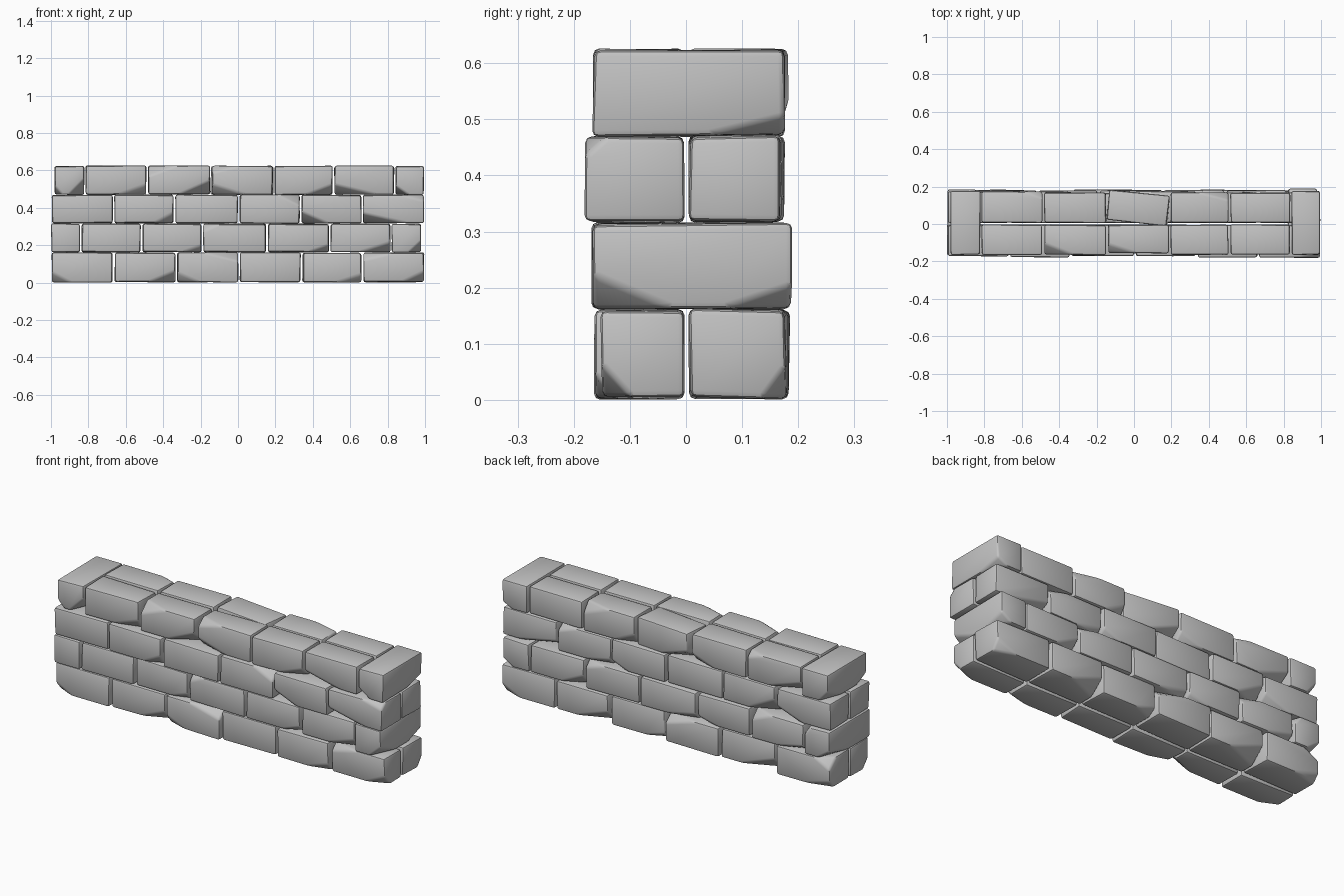
import bpy, bmesh, random
from math import radians
from mathutils import Matrix, Vector

cube = bpy.data.objects.get("Cube")
if cube:
    bpy.data.objects.remove(cube, do_unlink=True)
random.seed(7)

stone = bpy.data.materials.new("grey stone")
stone.use_nodes = True
GREY = (0.55, 0.55, 0.55, 1)
stone.diffuse_color = GREY
stone.node_tree.nodes["Principled BSDF"].inputs["Base Color"].default_value = GREY

SIGN = {"L": -1, "R": 1, "F": -1, "B": 1, "D": -1, "T": 1}
stones = []


def chip(bm, lo, hi, code):
    """Slice one corner off; a trailing + makes the chip large."""
    s = Vector([SIGN[c] for c in code[:3]])
    corner = Vector([h if k > 0 else l for l, h, k in zip(lo, hi, s)])
    grow = 1.45 if code.endswith("+") else 1
    dx, dy, dz = (random.uniform(*r) * grow
                  for r in ((.1, .2), (.04, .08), (.035, .065)))
    if hi[0] - lo[0] < .2:                       # end stones run front to back
        dx, dy = dy, dx
    normal = Vector((s.x / dx, s.y / dy, s.z / dz)).normalized()
    point = corner - Vector((s.x * dx, 0, 0))
    bmesh.ops.bisect_plane(bm, geom=bm.verts[:] + bm.edges[:] + bm.faces[:],
                           plane_co=point, plane_no=normal, clear_outer=True)
    bmesh.ops.holes_fill(bm, edges=[e for e in bm.edges if e.is_boundary])


def make_stone(name, lo, hi, chips="", turn=0):
    lo, hi = Vector(lo), Vector(hi)
    mid, size = (lo + hi) / 2, hi - lo
    bm = bmesh.new()
    bmesh.ops.create_cube(bm, size=1)
    for v in bm.verts:                           # slightly uneven block
        v.co = Vector([c * (d - random.uniform(0, .012))
                       for c, d in zip(v.co, size)]) + mid
    for code in chips.split():
        chip(bm, lo, hi, code)
    bmesh.ops.remove_doubles(bm, verts=bm.verts, dist=.004)
    edges = [e for e in bm.edges if e.is_manifold and e.calc_face_angle(0) > .3]
    bmesh.ops.bevel(bm, geom=edges, offset=.011, segments=2, profile=.5,
                    affect="EDGES", clamp_overlap=True)
    bmesh.ops.rotate(bm, verts=bm.verts, cent=mid,
                     matrix=Matrix.Rotation(radians(turn), 3, "Z"))
    bmesh.ops.recalc_face_normals(bm, faces=bm.faces)
    mesh = bpy.data.meshes.new(name)
    bm.to_mesh(mesh)
    bm.free()
    mesh.materials.append(stone)
    ob = bpy.data.objects.new(name, mesh)
    bpy.context.collection.objects.link(ob)
    stones.append(ob)


def course(name, z, joints, depth, front, back, ends=None):
    """A layer of paired stones, optionally closed by two through stones."""
    spans = list(zip(joints, joints[1:]))
    if ends:
        for side, span, chips in (("left", spans[-1], ends[1]),
                                  ("right", spans[0], ends[0])):
            make_stone(f"{name}_{side}_end_stone", (span[0], depth[0], z[0]),
                       (span[1], depth[1], z[1]), chips)
        spans = spans[1:-1]
    for i, (a, b) in enumerate(spans):
        a, b = a + .003, b - .003
        shift = random.uniform(0, .012)
        make_stone(f"{name}_front_stone_{i + 1}", (a, depth[0] + shift, z[0]),
                   (b, -.002, z[1]), front[i])
        shift = random.uniform(0, .012)
        turned = name == "top_course" and i == 2
        make_stone(f"{name}_back_stone_{i + 1}", (a, .004, z[0]),
                   (b, depth[1] - shift, z[1]), back[i], -6 if turned else 0)


# Courses from the ground up; stones listed from -x to +x
course("bottom_course", (0, .163), (-1, -.665, -.33, .005, .34, .665, 1), (-.165, .187),
       ["LFD", "RFD+", "LFD RFT", "", "RFD", "RFD LFT"],
       ["LBD LBT", "LBD+", "RBT", "LBD", "LBD+", "RBD"])
course("second_course", (.16, .317),
       (-1, -.84, -.515, -.19, .155, .49, .82, .98), (-.17, .19),
       ["", "RFD", "LFT", "RFD", "RFD+"],
       ["LBD RBT", "RBD", "LBD", "RBT", "LBD+"],
       ("LBD+ RBT", "RFD+ RBD"))
course("third_course", (.315, .472), (-1, -.665, -.34, .003, .335, .665, 1), (-.185, .178),
       ["", "RFD", "", "RFT", "LFD+", "LFD+ RFT"],
       ["RBD", "LBD+", "", "RBD", "LBD RBT", "LBD+"])
course("top_course", (.468, .627),
       (-.985, -.82, -.485, -.145, .19, .51, .84, .995), (-.168, .178),
       ["RFD", "RFD+ LFT", "LFT LFD", "RFD", "LFD+"],
       ["LBD+ RBT", "RBD", "LBD+", "LBD RBT", ""],
       ("RFD+ LFD LBD+", "LFD RBD"))

bpy.ops.object.select_all(action="DESELECT")
for ob in stones:
    ob.select_set(True)
bpy.context.view_layer.objects.active = stones[0]
bpy.ops.object.shade_smooth_by_angle(angle=radians(40))
